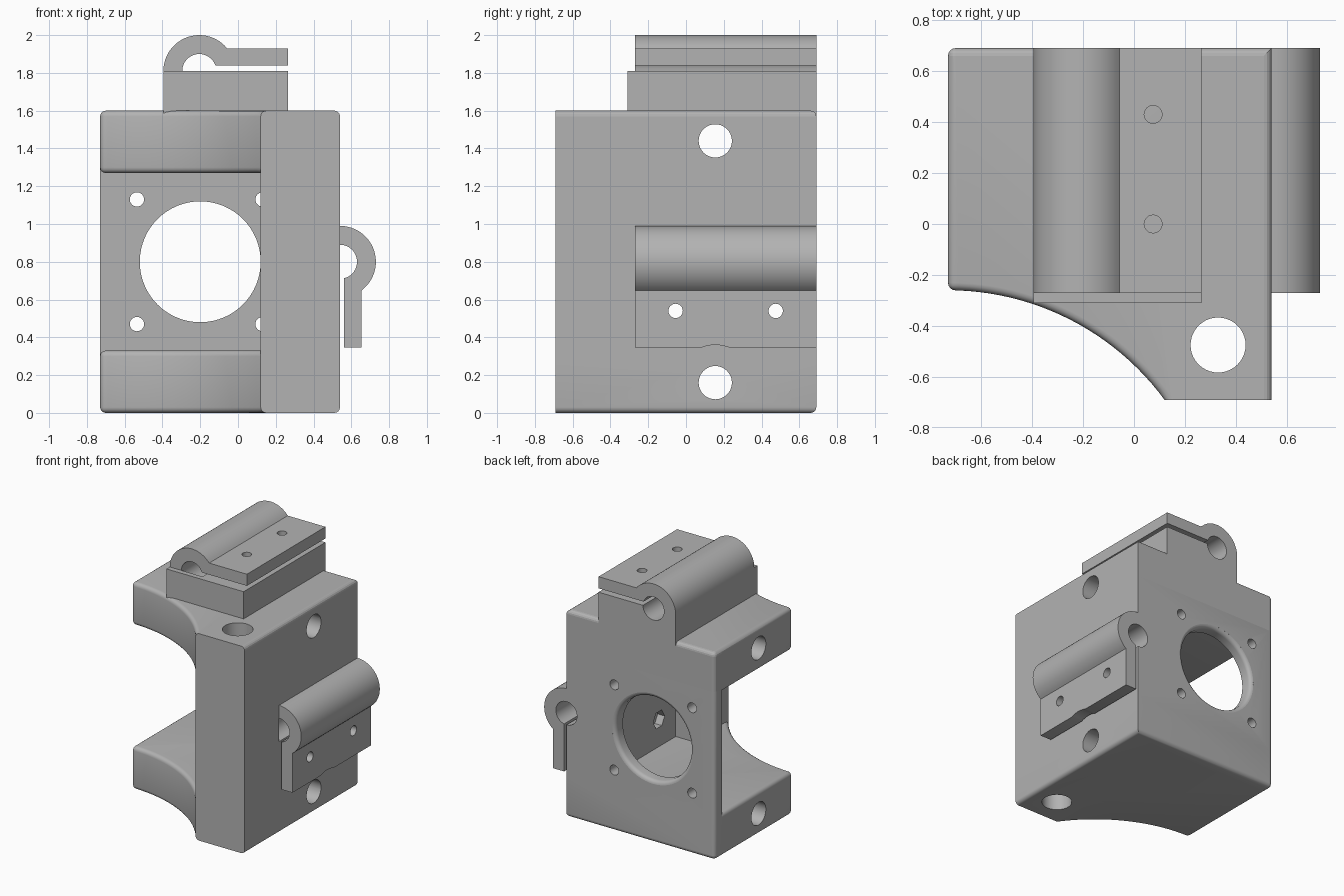
import bpy, bmesh, math

cube = bpy.data.objects.get("Cube")
if cube:
    bpy.data.objects.remove(cube, do_unlink=True)

grey = bpy.data.materials.new("plain grey")
grey.use_nodes = True
grey.diffuse_color = (0.45, 0.45, 0.45, 1)
grey.node_tree.nodes["Principled BSDF"].inputs["Base Color"].default_value = grey.diffuse_color

PLACE = {"x": lambda a, b, h: (h, a, b),
         "y": lambda a, b, h: (a, h, b),
         "z": lambda a, b, h: (a, b, h)}


def loft(name, sections, axis, rounded=None):
    """Solid through (outline, height) sections; rounded(edge) picks edges to fillet."""
    bm = bmesh.new()
    rings = [[bm.verts.new(PLACE[axis](a, b, h)) for a, b in pts] for pts, h in sections]
    n = len(rings[0])
    for lo, hi in zip(rings, rings[1:]):
        for i in range(n):
            j = (i + 1) % n
            bm.faces.new((lo[i], lo[j], hi[j], hi[i]))
    bm.faces.new(rings[0][::-1])
    bm.faces.new(rings[-1])
    bmesh.ops.recalc_face_normals(bm, faces=bm.faces)
    if rounded:
        edges = [e for e in bm.edges if rounded(e)]
        bmesh.ops.bevel(bm, geom=edges, offset=0.03, segments=4, profile=0.5, affect='EDGES')
    mesh = bpy.data.meshes.new(name)
    bm.to_mesh(mesh)
    bm.free()
    mesh.materials.append(grey)
    obj = bpy.data.objects.new(name, mesh)
    bpy.context.collection.objects.link(obj)
    return obj


def prism(name, pts, lo, hi, axis, rounded=None):
    return loft(name, [(pts, lo), (pts, hi)], axis, rounded)


def arc(ca, cb, r, start, end, n):
    angles = [math.radians(start + (end - start) * i / n) for i in range(n + 1)]
    return [(ca + r * math.cos(t), cb + r * math.sin(t)) for t in angles]


def circle(ca, cb, r, n=40):
    return arc(ca, cb, r, 0, 360, n)[:-1]


def combine(targets, tool, operation='DIFFERENCE'):
    """Boolean the tool into every target, then discard it."""
    tool.hide_render = True
    for obj in targets:
        mod = obj.modifiers.new("combine", 'BOOLEAN')
        mod.operation, mod.solver, mod.object = operation, 'EXACT', tool
        bpy.context.view_layer.objects.active = obj
        bpy.ops.object.modifier_apply(modifier=mod.name)
    bpy.data.objects.remove(tool, do_unlink=True)


def middle(e):
    return (e.verts[0].co + e.verts[1].co) / 2


def upright(e):
    return abs(e.verts[0].co.z - e.verts[1].co.z) > 0.1


# Body: back plate and side column, joined by two arms with a curved front
def core_edge(e):
    m = middle(e)
    if upright(e):
        return m.x < -0.72 and m.y > 0.65
    return m.y > -0.68 and (m.x > 0.5 or m.y > 0.62 or abs(m.x - 0.12) < 0.01)


def arm_edge(e):
    m = middle(e)
    return m.x < -0.72 if upright(e) else m.y > -0.685


core = [(-0.73, 0.6), (0.27, 0.6), (0.27, -0.26), (0.12, -0.26),
        (0.12, -0.69), (0.54, -0.69), (0.54, 0.69), (-0.73, 0.69)]
arm = arc(-0.73, -1.315, 1.055, 90, 36.33, 24) + [(0.54, -0.69), (0.54, 0.69), (-0.73, 0.69)]
body = prism("body", core, 0, 1.6, "z", core_edge)
for z in (0, 1.27):
    combine([body], prism("arm", arm, z, z + 0.33, "z", arm_edge), 'UNION')

# Raised block under the top clamp
block = prism("top_block", [(-0.395, -0.31), (0.265, -0.31), (0.265, 0.69), (-0.395, 0.69)],
              1.55, 1.81, "z")


# Clamps: half ring running into a flat lip
def clamp_outline(length, gap, top, place):
    R, r = 0.19, 0.09
    outer = arc(0, 0, R, 180, math.degrees(math.asin(top / R)), 24)
    inner = arc(0, 0, r, math.degrees(math.asin(gap / r)), 180, 20)
    return [place(u, v) for u, v in outer + [(length, top), (length, gap)] + inner]


top_clamp = prism("top_clamp", clamp_outline(0.47, 0.03, 0.12, lambda u, v: (u - 0.205, 1.81 + v)),
                  -0.27, 0.69, "y")
side_clamp = prism("side_clamp", clamp_outline(0.455, 0.02, 0.115, lambda u, v: (0.54 + v, 0.8 - u)),
                   -0.27, 0.69, "y")

# Rod grooves behind the clamps
combine([block], prism("groove", circle(-0.205, 1.81, 0.09), -0.27, 0.8, "y"))
combine([body], prism("groove", circle(0.54, 0.8, 0.09), -0.27, 0.8, "y"))

# Large rear opening with a rounded lip
lip = [(0.32, 0.5), (0.32, 0.66)]
lip += [(0.35 - 0.03 * math.cos(t), 0.66 + 0.03 * math.sin(t)) for t in (0.4, 0.8, 1.2, 1.5)]
lip += [(0.35, 0.72)]
combine([body], loft("opening", [(circle(-0.2, 0.8, r, 64), y) for r, y in lip], "y"))

# Four mounting holes around the opening
for x in (-0.535, 0.13):
    for z in (0.47, 1.13):
        combine([body], prism("hole", circle(x, z, 0.038, 24), 0.5, 0.8, "y"))

# Cross holes through both arms and a vertical hole in the column
for z in (0.16, 1.44):
    combine([body], prism("hole", circle(0.155, z, 0.088), -1, 1, "x"))
combine([body], prism("hole", circle(0.33, -0.475, 0.108), -1, 2, "z"))
combine([side_clamp], prism("relief", circle(0.155, 0.16, 0.2, 64), 0.5, 0.8, "x"))

# Clamp screw holes with hexagonal nut pockets
for y in (0.0, 0.43):
    combine([body, block, top_clamp], prism("hole", circle(0.075, y, 0.035, 24), 1.2, 2.1, "z"))
    combine([body], prism("nut", circle(0.075, y, 0.07, 6), 1.2, 1.33, "z"))
for y in (-0.055, 0.475):
    combine([body, side_clamp], prism("hole", circle(y, 0.54, 0.038, 24), 0.2, 0.8, "x"))
    combine([body], prism("nut", circle(y, 0.54, 0.07, 6), 0.2, 0.33, "x"))

# Smooth the curves, keep the corners crisp
for obj in (body, block, top_clamp, side_clamp):
    bpy.ops.object.select_all(action='DESELECT')
    obj.select_set(True)
    bpy.context.view_layer.objects.active = obj
    bpy.ops.object.shade_smooth_by_angle(angle=math.radians(30))
